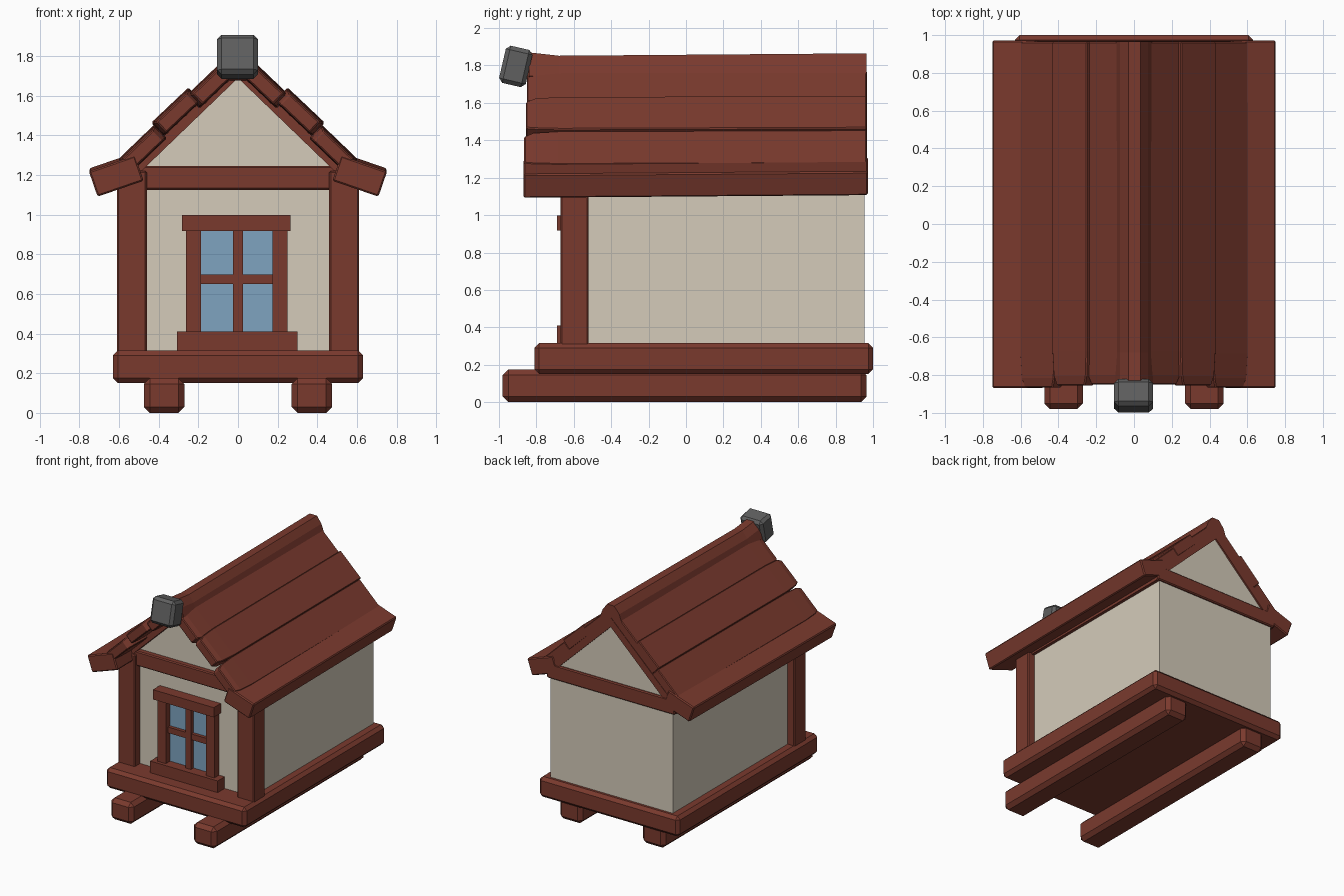
import bpy, bmesh, math
from mathutils import Vector

if "Cube" in bpy.data.objects:
    bpy.data.objects.remove(bpy.data.objects["Cube"])


def material(name, rgb):
    m = bpy.data.materials.new(name)
    m.diffuse_color = (*rgb, 1)
    m.use_nodes = True
    m.node_tree.nodes["Principled BSDF"].inputs["Base Color"].default_value = m.diffuse_color
    return m


WOOD = material("red_brown_wood", (0.195, 0.042, 0.027))
PLASTER = material("cream_plaster", (0.66, 0.60, 0.49))
GLASS = material("blue_glass", (0.21, 0.37, 0.53))
STONE = material("grey_stone", (0.115, 0.115, 0.115))


def finish(name, bm, mat, bevel=0.0):
    bmesh.ops.recalc_face_normals(bm, faces=bm.faces)
    me = bpy.data.meshes.new(name)
    bm.to_mesh(me)
    bm.free()
    me.materials.append(mat)
    ob = bpy.data.objects.new(name, me)
    bpy.context.collection.objects.link(ob)
    if bevel:
        mod = ob.modifiers.new("bevel", "BEVEL")
        mod.width, mod.segments = bevel, 1
        mod.limit_method = 'ANGLE'
    return ob


def box(name, x, y, z, mat=WOOD, bevel=0.0, tilt=0.0):
    """Box from (min, max) pairs, optionally turned about x."""
    bm = bmesh.new()
    bmesh.ops.create_cube(bm, size=1)
    for v in bm.verts:
        v.co = Vector([v.co[i] * (r[1] - r[0]) for i, r in enumerate((x, y, z))])
    ob = finish(name, bm, mat, bevel)
    ob.location = [(r[0] + r[1]) / 2 for r in (x, y, z)]
    ob.rotation_euler.x = tilt
    return ob


def prism(name, profile, sections, mat=WOOD, bevel=0.0):
    """Loft an (x, z) profile along y; each section is (y, scale, dz)."""
    bm = bmesh.new()
    n = len(profile)
    cx, cz = (sum(p[i] for p in profile) / n for i in (0, 1))
    rings = [[bm.verts.new((cx + (x - cx) * s, y, cz + (z - cz) * s + dz)) for x, z in profile]
             for y, s, dz in sections]
    for a, b in zip(rings, rings[1:]):
        for i in range(n):
            bm.faces.new((a[i], a[(i + 1) % n], b[(i + 1) % n], b[i]))
    bm.faces.new(rings[0])
    bm.faces.new(rings[-1])
    return finish(name, bm, mat, bevel)


def slab(outer_a, outer_b, thick, side):
    """Sloping plank profile below the line a-b, mirrored by side."""
    a, b = Vector(outer_a), Vector(outer_b)
    d = (b - a).normalized()
    n = Vector((d.y, -d.x)) * thick
    return [(side * p.x, p.y) for p in (a, b, b + n, a + n)]


# Base platform
box("base_platform", (-0.63, 0.63), (-0.81, 1.0), (0.15, 0.315), bevel=0.025)

# House body with gables
prism("house_body", [(-0.55, 0.25), (0.55, 0.25), (0.55, 1.18), (0, 1.72), (-0.55, 1.18)],
      [(-0.6, 1, 0), (0.955, 1, 0)], PLASTER)

# Cross beams at the foot of each gable
box("front_beam", (-0.55, 0.55), (-0.645, -0.56), (1.125, 1.245), bevel=0.008)
box("back_beam", (-0.575, 0.575), (0.88, 0.972), (1.125, 1.245), bevel=0.008)

# Parts on both sides
planks = [("upper", (0.04, 1.805), (0.255, 1.60), -0.85),
          ("middle", (0.25, 1.635), (0.435, 1.46), -0.855),
          ("lower", (0.42, 1.45), (0.605, 1.272), -0.865)]
for s, side in ((-1, "left"), (1, "right")):
    x = lambda a, b: tuple(sorted((s * a, s * b)))
    box(side + "_skid", x(0.27, 0.475), (-0.98, 0.965), (0, 0.175), bevel=0.03)
    box(side + "_post", x(0.46, 0.61), (-0.67, -0.52), (0.29, 1.22), bevel=0.008)
    box(side + "_wall_beam", x(0.48, 0.575), (-0.56, 0.95), (1.125, 1.22))
    # Gable rafters under the planks
    for end, y0, y1 in (("front", -0.655, -0.56), ("back", 0.88, 0.968)):
        prism(f"{side}_{end}_rafter", slab((0, 1.765), (0.545, 1.24), 0.055, s),
              [(y0, 1, 0), (y1, 1, 0)])
    # Roof planks, worn narrower at the front end
    for i, (row, a, b, y0) in enumerate(planks):
        prism(f"{side}_{row}_roof_plank", slab(a, b, 0.09, s),
              [(y0, 0.8, -0.004), (y0 + 0.05, 0.94, 0), (y0 + 0.18, 1, 0),
               (0.965, 1, 0.006)], bevel=0.006)
    # Flatter plank along the eave
    prism(side + "_eave_plank", slab((0.52, 1.302), (0.752, 1.222), 0.135, s),
          [(-0.868, 1, -0.004), (0.972, 1, 0.01)], bevel=0.008)

# Ridge beam
prism("ridge_beam", [(-0.1, 1.73), (-0.075, 1.80), (-0.03, 1.855), (0.035, 1.855),
                     (0.075, 1.80), (0.1, 1.73), (0.05, 1.68), (-0.05, 1.68)],
      [(-0.84, 1, 0.015), (-0.68, 1, -0.003), (0.965, 1, 0.01)])

# Stone block on the front of the ridge
box("ridge_stone", (-0.105, 0.1), (-0.983, -0.837), (1.693, 1.897), STONE, 0.022, math.radians(-13))

# Window
box("window_glass", (-0.2, 0.19), (-0.607, -0.599), (0.39, 0.93), GLASS)
box("window_left_jamb", (-0.262, -0.186), (-0.662, -0.58), (0.38, 0.94))
box("window_right_jamb", (0.175, 0.25), (-0.662, -0.58), (0.38, 0.94))
box("window_mullion", (-0.025, 0.024), (-0.64, -0.59), (0.40, 0.93))
box("window_crossbar", (-0.2, 0.19), (-0.635, -0.59), (0.65, 0.698))
box("window_header", (-0.283, 0.265), (-0.69, -0.58), (0.918, 0.997))
box("window_sill", (-0.307, 0.3), (-0.69, -0.58), (0.31, 0.41))
